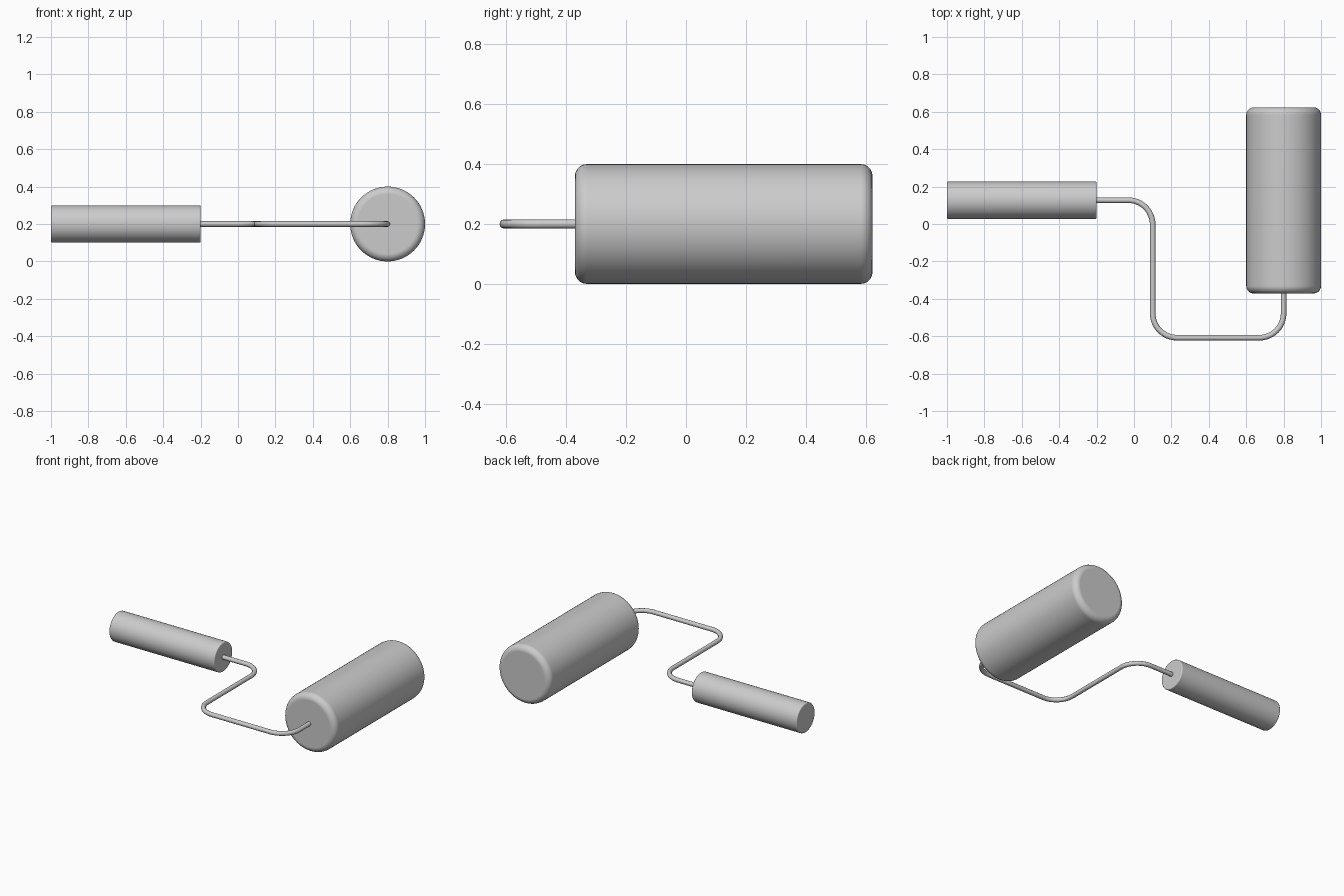
import bpy
from math import pi, radians
from mathutils import Vector

cube = bpy.data.objects.get("Cube")
if cube:
    bpy.data.objects.remove(cube, do_unlink=True)

# One plain grey for every part
GREY = (0.6, 0.6, 0.6, 1)
grey = bpy.data.materials.new("plain grey")
grey.use_nodes = True
grey.diffuse_color = GREY
grey.node_tree.nodes["Principled BSDF"].inputs["Base Color"].default_value = GREY

AXIS_Z = 0.2          # height of every centre line
WIRE_RADIUS = 0.015


def rounded_cylinder(name, radius, length, center, rotation, bevel):
    """Smooth cylinder with rounded rims and flat ends."""
    bpy.ops.mesh.primitive_cylinder_add(vertices=64, radius=radius, depth=length,
                                        location=center, rotation=rotation)
    obj = bpy.context.object
    obj.name = name
    obj.data.materials.append(grey)
    bpy.ops.object.shade_smooth()
    rim = obj.modifiers.new("rounded rims", 'BEVEL')
    rim.width = bevel
    rim.segments = 5
    rim.limit_method = 'ANGLE'
    rim.angle_limit = radians(40)
    obj.modifiers.new("flat ends", 'WEIGHTED_NORMAL')


def filleted_path(corners, radius, steps=12):
    """Polyline whose inner right-angle corners become arcs."""
    points = [corners[0]]
    for before, corner, after in zip(corners, corners[1:], corners[2:]):
        a = (before - corner).normalized()
        b = (after - corner).normalized()
        center = corner + (a + b) * radius
        for i in range(steps + 1):
            angle_part = i / steps
            points.append(center + (-b).slerp(-a, angle_part) * radius)
    points.append(corners[-1])
    return points


# Roller sleeve along y, and grip along x
rounded_cylinder("roller_sleeve", 0.2, 0.995, (0.8, 0.126, AXIS_Z), (pi / 2, 0, 0), 0.04)
rounded_cylinder("handle_grip", 0.1, 0.8, (-0.6, 0.127, AXIS_Z), (0, pi / 2, 0), 0.007)

# Bent wire frame joining the grip to the sleeve
corners = [Vector((x, y, AXIS_Z)) for x, y in
           [(-0.25, 0.127), (0.1, 0.127), (0.1, -0.608), (0.8, -0.608), (0.8, -0.3)]]
curve = bpy.data.curves.new("wire_frame", 'CURVE')
curve.dimensions = '3D'
curve.bevel_depth = WIRE_RADIUS
curve.bevel_resolution = 4
curve.use_fill_caps = True
path = filleted_path(corners, 0.13)
spline = curve.splines.new('POLY')
spline.points.add(len(path) - 1)
for point, co in zip(spline.points, path):
    point.co = (*co, 1)
curve.materials.append(grey)
wire = bpy.data.objects.new("wire_frame", curve)
bpy.context.collection.objects.link(wire)
bpy.ops.object.select_all(action='DESELECT')
wire.select_set(True)
bpy.context.view_layer.objects.active = wire
bpy.ops.object.convert(target='MESH')
bpy.ops.object.shade_smooth_by_angle(angle=radians(40))
